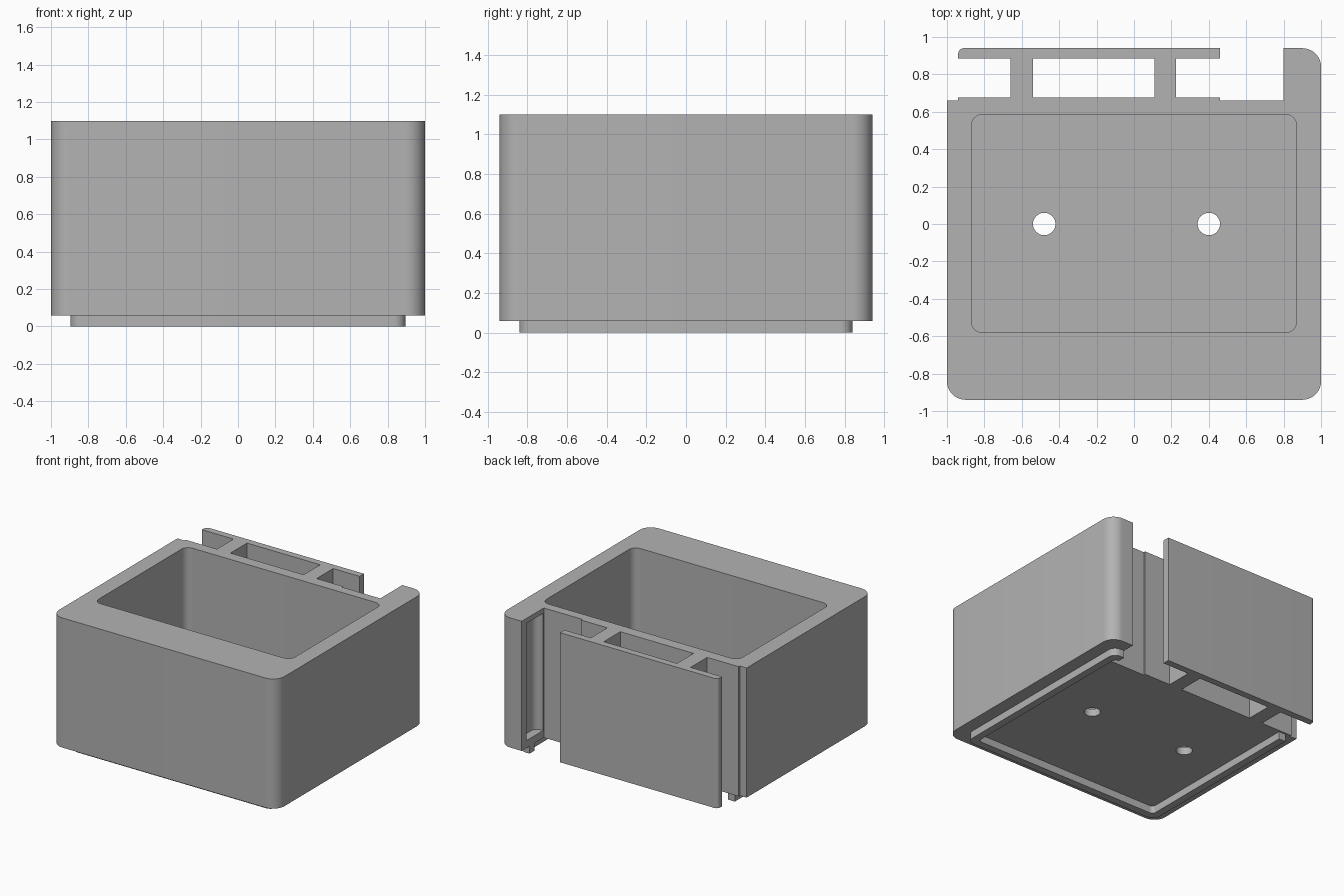
import bpy, bmesh, math

cube = bpy.data.objects.get("Cube")
if cube:
    bpy.data.objects.remove(cube, do_unlink=True)

grey = bpy.data.materials.new("plain_grey")
grey.use_nodes = True
COLOUR = (0.45, 0.45, 0.45, 1)
grey.diffuse_color = COLOUR
grey.node_tree.nodes["Principled BSDF"].inputs["Base Color"].default_value = COLOUR

BASE, TOP = 0.06, 1.10


def prism(name, x, y, z, radii=(0, 0, 0, 0), steps=10):
    """Upright block; radii in order back-left, back-right, front-right, front-left."""
    corners = [(x[1], y[1], -1, -1), (x[0], y[1], 1, -1),
               (x[0], y[0], 1, 1), (x[1], y[0], -1, 1)]
    outline = []
    for i, ((cx, cy, sx, sy), r) in enumerate(zip(corners, radii)):
        if r == 0:
            outline.append((cx, cy))
            continue
        for k in range(steps + 1):
            a = math.pi / 2 * (i + k / steps)
            outline.append((cx + sx * r + r * math.cos(a), cy + sy * r + r * math.sin(a)))
    bm = bmesh.new()
    face = bm.faces.new([bm.verts.new((px, py, z[0])) for px, py in outline])
    out = bmesh.ops.extrude_face_region(bm, geom=[face])
    top = [v for v in out["geom"] if isinstance(v, bmesh.types.BMVert)]
    bmesh.ops.translate(bm, verts=top, vec=(0, 0, z[1] - z[0]))
    bmesh.ops.recalc_face_normals(bm, faces=bm.faces)
    mesh = bpy.data.meshes.new(name)
    bm.to_mesh(mesh)
    bm.free()
    mesh.materials.append(grey)
    obj = bpy.data.objects.new(name, mesh)
    bpy.context.collection.objects.link(obj)
    return obj


def cut(obj, *cutters):
    """Subtract the cutters, bake the result and remove the cutters."""
    for c in cutters:
        c.hide_render = True
        mod = obj.modifiers.new(c.name, 'BOOLEAN')
        mod.operation = 'DIFFERENCE'
        mod.solver = 'EXACT'
        mod.object = c
    bpy.context.view_layer.update()
    graph = bpy.context.evaluated_depsgraph_get()
    baked = bpy.data.meshes.new_from_object(obj.evaluated_get(graph))
    obj.modifiers.clear()
    obj.data = baked
    for c in cutters:
        bpy.data.objects.remove(c, do_unlink=True)


def back_notch():
    return prism("notch_cutter", (-1.2, 0.80), (0.66, 1.2), (-0.2, 1.3))


def drill(x):
    return prism("hole_cutter", (x - 0.06, x + 0.06), (-0.06, 0.06), (-0.2, 0.4), (0.06,) * 4, 8)


# Main box with its tray, back notch, corner pocket and two floor holes
body = prism("box_body", (-1, 1), (-0.94, 0.94), (BASE, TOP), (0.1,) * 4)
cut(body,
    prism("tray_cutter", (-0.87, 0.87), (-0.58, 0.585), (0.12, 1.3), (0.06,) * 4),
    back_notch(),
    prism("pocket_cutter", (0.70, 0.87), (0.67, 0.88), (0.12, 1.06), (0.05, 0, 0, 0.05)),
    drill(-0.48), drill(0.40))

# Locating rim under the box
rim = prism("bottom_rim", (-0.895, 0.895), (-0.84, 0.84), (0, BASE), (0.06,) * 4)
cut(rim,
    prism("rim_cutter", (-0.835, 0.835), (-0.78, 0.78), (-0.2, 0.3), (0.03,) * 4),
    back_notch())

# Rear bracket: mounting strip, two webs and an outer panel
bracket = prism("rear_bracket", (-0.94, 0.46), (0.66, 0.94), (BASE, TOP), (0, 0.03, 0, 0))
gaps = [(-1.2, -0.66), (-0.54, 0.11), (0.225, 0.7)]
cut(bracket, *[prism("gap_cutter", g, (0.675, 0.885), (-0.2, 1.3)) for g in gaps])

# Smooth rounded corners, keep hard edges
bpy.ops.object.select_all(action='DESELECT')
for obj in (body, rim, bracket):
    obj.select_set(True)
bpy.context.view_layer.objects.active = body
bpy.ops.object.shade_smooth_by_angle(angle=math.radians(30))
